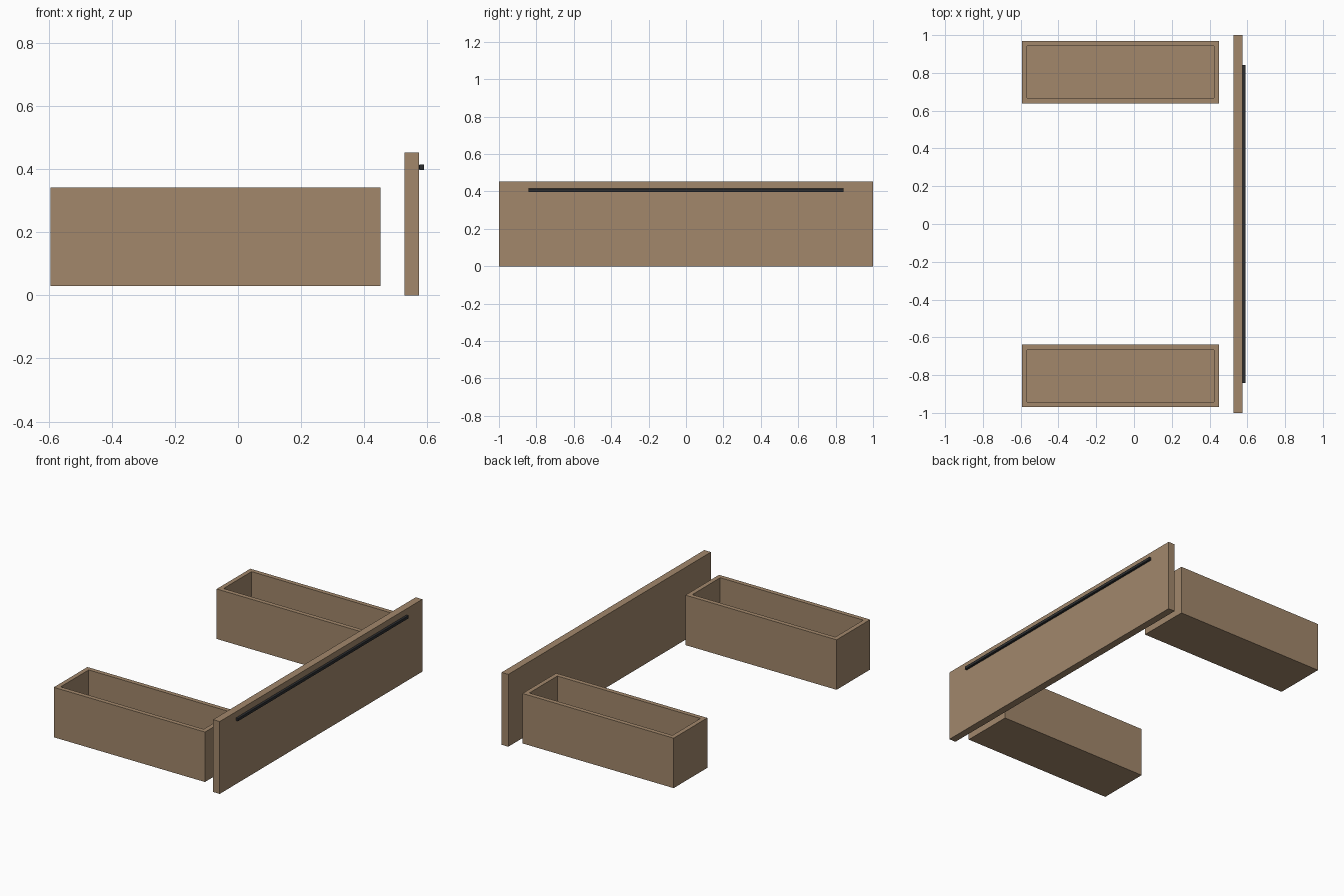
import bpy

if "Cube" in bpy.data.objects:
    bpy.data.objects.remove(bpy.data.objects["Cube"])


def material(name, rgb):
    m = bpy.data.materials.new(name)
    m.diffuse_color = (*rgb, 1.0)
    m.use_nodes = True
    m.node_tree.nodes["Principled BSDF"].inputs["Base Color"].default_value = m.diffuse_color
    return m


wood = material("brown_wood", (0.36, 0.245, 0.148))
black = material("black_metal", (0.025, 0.027, 0.03))


def box(name, x, y, z, mat, bevel=0.0):
    """Box from (min, max) ranges on each axis."""
    bpy.ops.mesh.primitive_cube_add(size=1)
    o = bpy.context.object
    o.name = name
    o.location = [(a + b) / 2 for a, b in (x, y, z)]
    o.scale = [b - a for a, b in (x, y, z)]
    bpy.ops.object.transform_apply(location=False, rotation=False, scale=True)
    o.data.materials.append(mat)
    if bevel:
        b = o.modifiers.new("soft_edges", 'BEVEL')
        b.width = bevel
        b.segments = 2
    return o


# Long drawer front with bar handle
box("front_panel", (0.528, 0.574), (-1, 1), (0, 0.452), wood)
box("handle", (0.574, 0.59), (-0.842, 0.842), (0.397, 0.415), black, 0.002)

# Two open drawer boxes
X0, X1, Z0, Z1, T = -0.594, 0.451, 0.03, 0.342, 0.028
for side, y0, y1 in (("left", -0.97, -0.638), ("right", 0.638, 0.97)):
    box(side + "_box_side_a", (X0, X1), (y0, y0 + T), (Z0, Z1), wood)
    box(side + "_box_side_b", (X0, X1), (y1 - T, y1), (Z0, Z1), wood)
    inner = (y0 + T, y1 - T)
    box(side + "_box_back", (X0, X0 + T), inner, (Z0, Z1), wood)
    box(side + "_box_front", (X1 - T, X1), inner, (Z0, Z1), wood)
    box(side + "_box_bottom", (X0 + T, X1 - T), inner, (Z0, Z0 + 0.02), wood)
